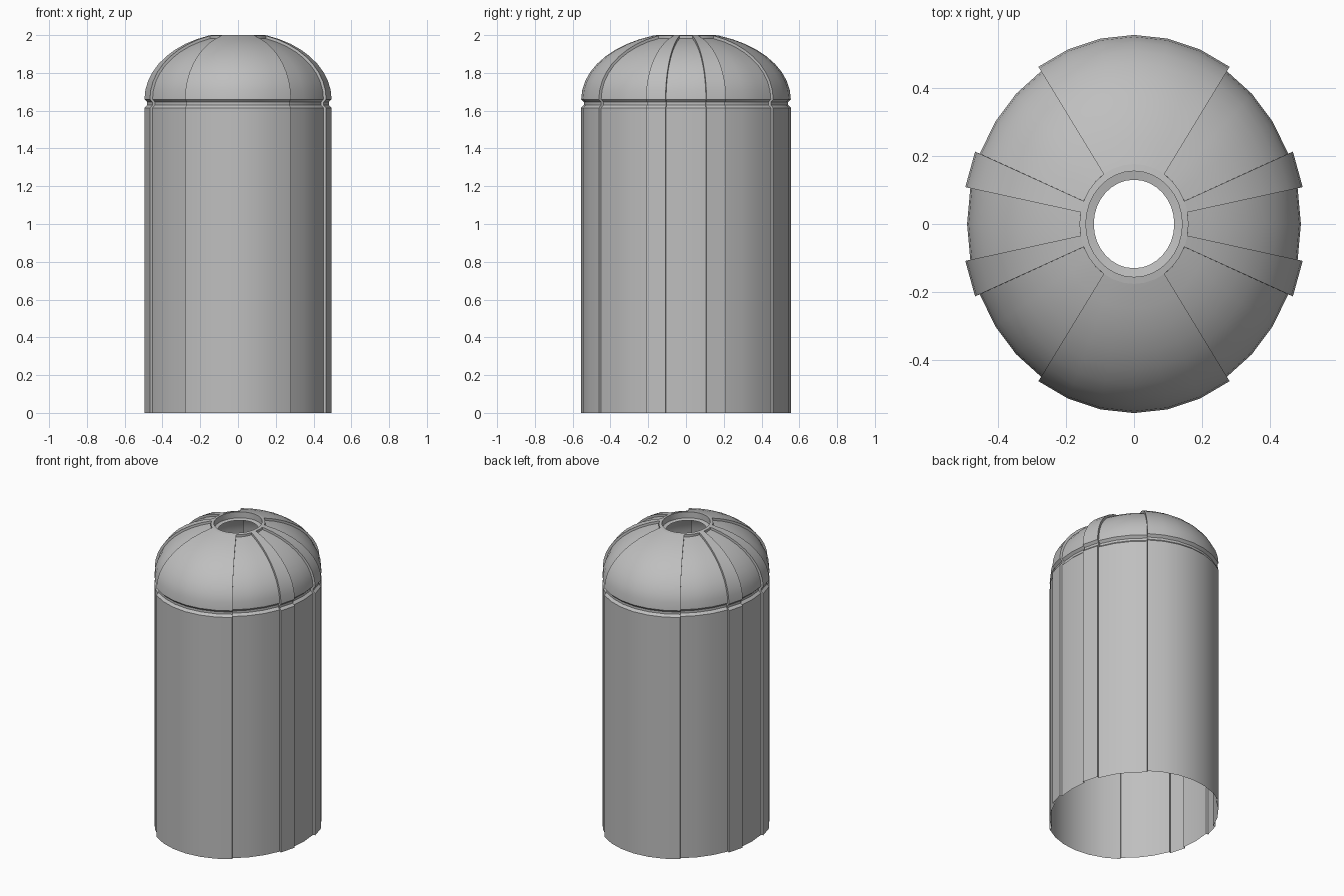
import bpy, bmesh, math

cube = bpy.data.objects.get("Cube")
if cube:
    bpy.data.objects.remove(cube, do_unlink=True)

RX, RY = 0.505, 0.555      # radii of the raised panels
STEP = 0.015               # depth of the recessed panels and of the groove
SEGS = 32
Z_DOME, H_DOME = 1.66, 0.355
K_RIM, K_MOUTH, K_HOLE = 0.317, 0.28, 0.234

grey = bpy.data.materials.new("plain grey")
grey.use_nodes = True
colour = (0.52, 0.52, 0.52, 1)
grey.diffuse_color = colour
grey.node_tree.nodes["Principled BSDF"].inputs["Base Color"].default_value = colour


def is_raised(seg):
    """Wide panels at front and back, one narrow rib beside each side panel."""
    quarter = seg % (SEGS // 2)
    quarter = min(quarter, SEGS // 2 - 1 - quarter)
    return quarter == 1 or quarter >= 5


def row(inset, z, k=1.0):
    return ((RX - inset) * k, (RY - inset) * k, z)


def wall_profile(d):
    """Straight wall topped by a groove."""
    return [row(d, 0), row(d, Z_DOME - 0.045), row(d + STEP, Z_DOME - 0.03),
            row(d + STEP, Z_DOME - 0.015), row(d, Z_DOME)]


def dome_profile(d):
    """Quarter ellipse that ends in a small step up to the rim."""
    end = math.acos(K_RIM * RX / (RX - d))
    rings = 9
    rows = []
    for i in range(rings + 1):
        t = end * i / rings
        rows.append(row(d, Z_DOME + (H_DOME - d) * math.sin(t), math.cos(t)))
    rows.append(row(0, Z_DOME + H_DOME * math.sin(math.acos(K_RIM)), K_RIM))
    return rows


def rim_profile(d):
    """Flat rim, short inner wall and ledge round the hole."""
    return [row(0, Z_DOME + H_DOME * math.sin(math.acos(K_RIM)), K_RIM),
            row(0, 2.0, K_MOUTH), row(0, 1.96, K_MOUTH), row(0, 1.955, K_HOLE)]


def build(name, profile):
    bm = bmesh.new()
    high, low = profile(0), profile(STEP)

    def point(r, i):
        a = 2 * math.pi * i / SEGS
        return (r[0] * math.cos(a), r[1] * math.sin(a), r[2])

    def quad(*pts):
        bm.faces.new([bm.verts.new(p) for p in pts])

    for i in range(SEGS):
        now, before = is_raised(i), is_raised((i - 1) % SEGS)
        rows = high if now else low
        for a, b in zip(rows, rows[1:]):
            quad(point(a, i), point(a, i + 1), point(b, i + 1), point(b, i))
        # side wall wherever raised and recessed panels meet
        if now != before:
            left, right = (low, high) if now else (high, low)
            for j in range(len(rows) - 1):
                quad(point(left[j], i), point(right[j], i),
                     point(right[j + 1], i), point(left[j + 1], i))
    bmesh.ops.remove_doubles(bm, verts=bm.verts[:], dist=0.0003)
    bmesh.ops.dissolve_degenerate(bm, edges=bm.edges[:], dist=0.0003)
    mesh = bpy.data.meshes.new(name)
    bm.to_mesh(mesh)
    bm.free()
    mesh.materials.append(grey)
    obj = bpy.data.objects.new(name, mesh)
    bpy.context.collection.objects.link(obj)
    bpy.ops.object.select_all(action='DESELECT')
    obj.select_set(True)
    bpy.context.view_layer.objects.active = obj
    bpy.ops.object.shade_smooth_by_angle(angle=math.radians(30))
    return obj


build("wall", wall_profile)
build("dome", dome_profile)
build("top_rim", rim_profile)
